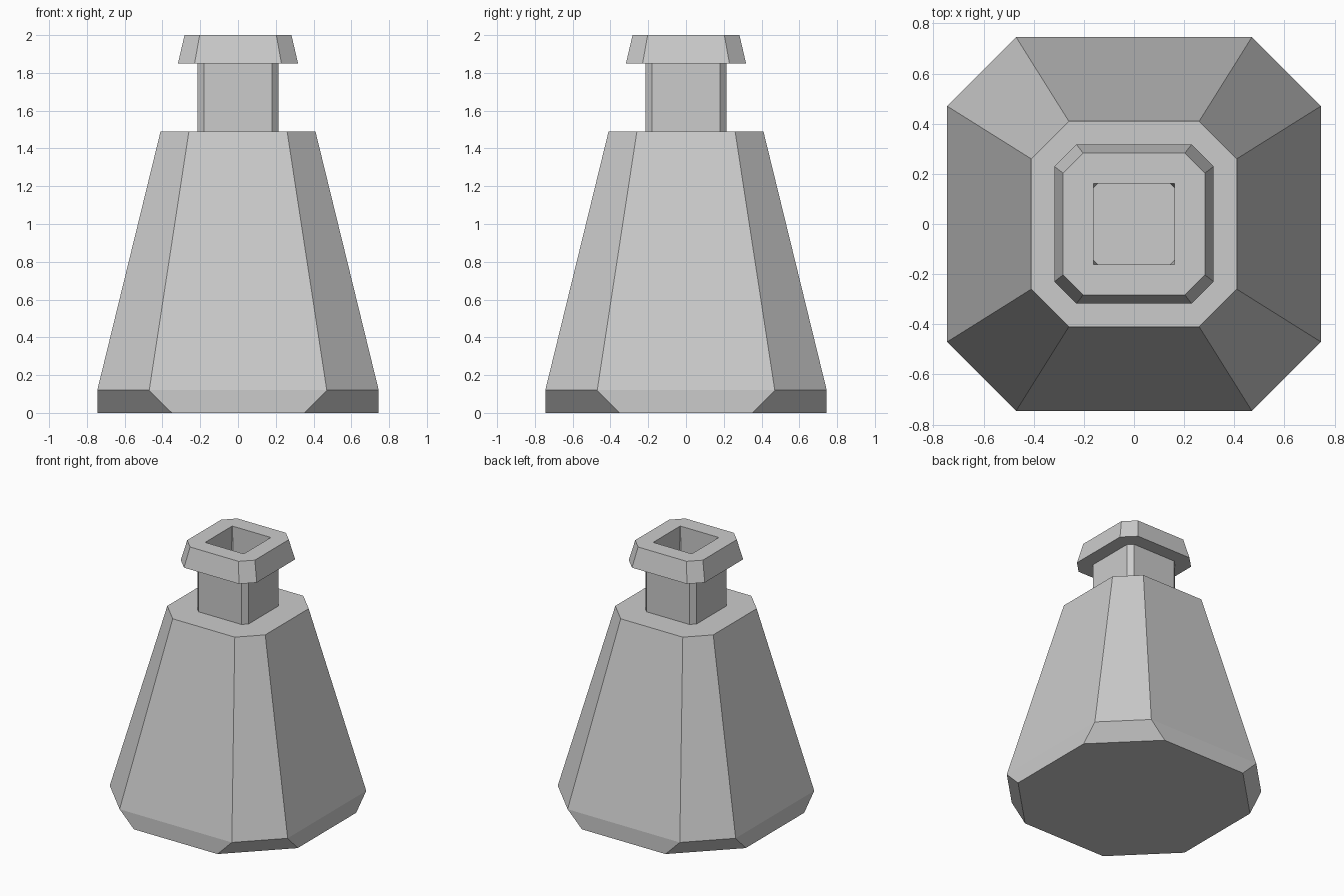
import bpy, bmesh

if "Cube" in bpy.data.objects:
    bpy.data.objects.remove(bpy.data.objects["Cube"])


def ring(bm, h, c, z):
    """Square of half-width h with corners cut back to c."""
    pts = [(h, -c), (h, c), (c, h), (-c, h), (-h, c), (-h, -c), (-c, -h), (c, -h)]
    return [bm.verts.new((x, y, z)) for x, y in pts]


def loft(name, profile):
    """Skin chamfered-square rings from first to last and cap both ends."""
    bm = bmesh.new()
    rings = [ring(bm, *p) for p in profile]
    for a, b in zip(rings, rings[1:]):
        for i in range(8):
            j = (i + 1) % 8
            bm.faces.new((a[i], a[j], b[j], b[i]))
    bm.faces.new(rings[0][::-1])
    bm.faces.new(rings[-1])
    bmesh.ops.recalc_face_normals(bm, faces=bm.faces)
    mesh = bpy.data.meshes.new(name)
    bm.to_mesh(mesh)
    bm.free()
    obj = bpy.data.objects.new(name, mesh)
    bpy.context.collection.objects.link(obj)
    return obj


# (half-width, flat half-length, height)
loft("bottle", [
    (0.745, 0.35, 0.0),      # base, corners tucked in
    (0.745, 0.47, 0.12),     # foot
    (0.41, 0.26, 1.49),      # shoulder
    (0.215, 0.18, 1.49),     # neck bottom
    (0.215, 0.18, 1.85),     # neck top
    (0.318, 0.23, 1.85),     # lip underside
    (0.283, 0.203, 2.0),     # lip top
    (0.162, 0.160, 2.0),     # mouth opening
    (0.162, 0.145, 1.50),    # floor of the mouth
])
